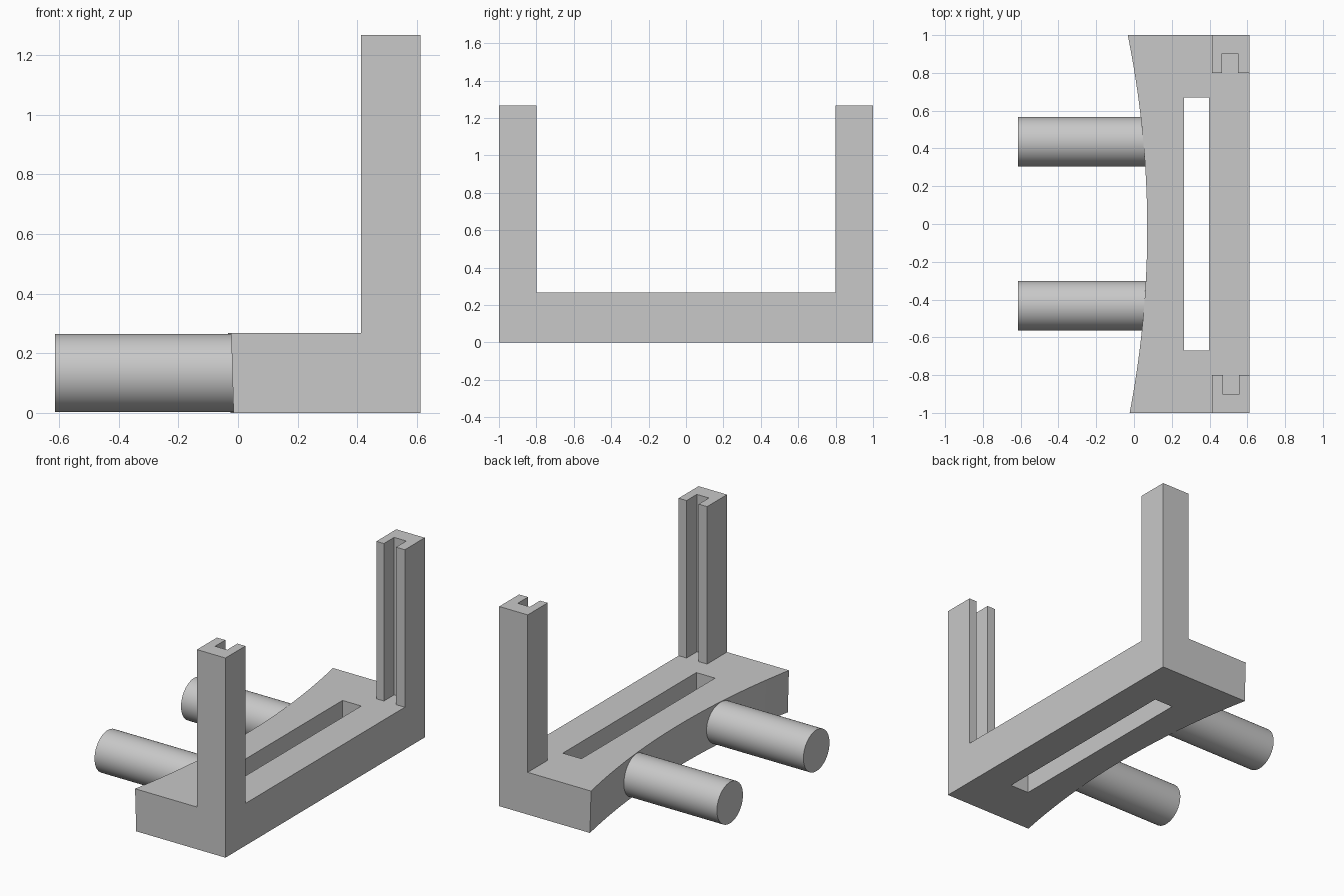
import bpy, bmesh, math

if "Cube" in bpy.data.objects:
    bpy.data.objects.remove(bpy.data.objects["Cube"])

BASE_H, TOP = 0.268, 1.268

grey = bpy.data.materials.new("light grey")
grey.diffuse_color = (0.58, 0.58, 0.58, 1)
grey.use_nodes = True
grey.node_tree.nodes["Principled BSDF"].inputs["Base Color"].default_value = grey.diffuse_color


def loft(name, bottom, top, z0, z1):
    """Solid between two matching outlines at heights z0 and z1."""
    bm = bmesh.new()
    lo = [bm.verts.new((x, y, z0)) for x, y in bottom]
    hi = [bm.verts.new((x, y, z1)) for x, y in top]
    bm.faces.new(lo)
    bm.faces.new(hi)
    n = len(lo)
    for i in range(n):
        j = (i + 1) % n
        bm.faces.new((lo[i], lo[j], hi[j], hi[i]))
    bmesh.ops.recalc_face_normals(bm, faces=bm.faces)
    mesh = bpy.data.meshes.new(name)
    bm.to_mesh(mesh)
    bm.free()
    mesh.materials.append(grey)
    obj = bpy.data.objects.new(name, mesh)
    bpy.context.collection.objects.link(obj)
    return obj


def base_outline(shift):
    """Rectangle whose left side is a shallow, slightly skewed hollow."""
    pts = [(0.612, -1), (0.612, 1)]
    for i in range(33):
        y = 1 - i / 16
        pts.append((0.07 - 0.098 * y * y - 0.005 * y + shift, y))
    return pts


# Base with a long slot cut through it
base = loft("base", base_outline(0.008), base_outline(0), 0, BASE_H)
slot = [(0.265, -0.67), (0.397, -0.67), (0.397, 0.67), (0.265, 0.67)]
cutter = loft("slot_cutter", slot, slot, -0.2, 0.6)
cutter.hide_render = True
cut = base.modifiers.new("slot", 'BOOLEAN')
cut.operation = 'DIFFERENCE'
cut.solver = 'EXACT'
cut.object = cutter
bpy.context.view_layer.objects.active = base
bpy.ops.object.modifier_apply(modifier="slot")
bpy.data.objects.remove(cutter)

# Grooved upright posts, facing each other
for name, s, g in (("back_post", 1, 0.465), ("front_post", -1, 0.471)):
    outline = [(0.412, 0.8), (g, 0.8), (g, 0.903), (g + 0.085, 0.903),
               (g + 0.085, 0.8), (0.612, 0.8), (0.612, 1), (0.412, 1)]
    outline = [(x, s * y) for x, y in outline]
    loft(name, outline, outline, BASE_H, TOP)

# Round pegs sticking out of the hollow side
for name, y in (("back_peg", 0.436), ("front_peg", -0.432)):
    x0, x1 = -0.614, 0.12
    bpy.ops.mesh.primitive_cylinder_add(
        vertices=48, radius=0.131, depth=x1 - x0,
        location=((x0 + x1) / 2, y, 0.134), rotation=(0, math.pi / 2, 0))
    peg = bpy.context.object
    peg.name = name
    peg.data.materials.append(grey)
    bpy.ops.object.shade_smooth_by_angle(angle=math.radians(30))
